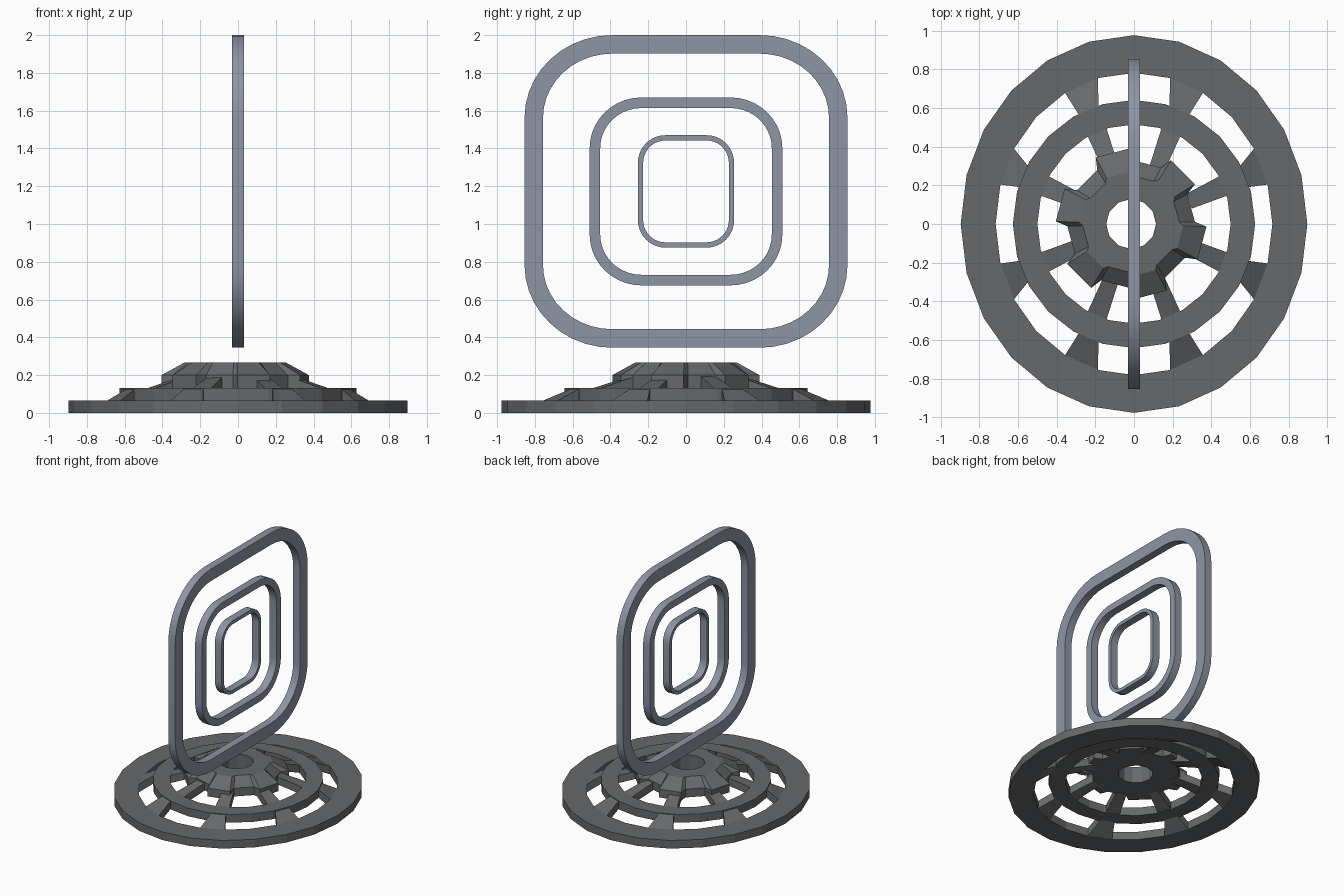
import bpy, math
from math import sin, cos, radians

if "Cube" in bpy.data.objects:
    bpy.data.objects.remove(bpy.data.objects["Cube"])


def material(name, rgb):
    m = bpy.data.materials.new(name)
    m.diffuse_color = (*rgb, 1)
    m.use_nodes = True
    m.node_tree.nodes["Principled BSDF"].inputs["Base Color"].default_value = m.diffuse_color
    return m


FRAME = material("blue_grey_metal", (0.27, 0.30, 0.37))
BASE = material("dark_grey_metal", (0.135, 0.14, 0.145))


def add_mesh(name, verts, faces, mat):
    me = bpy.data.meshes.new(name)
    me.from_pydata(verts, [], faces)
    me.materials.append(mat)
    ob = bpy.data.objects.new(name, me)
    bpy.context.collection.objects.link(ob)
    # consistent outward normals
    bpy.context.view_layer.objects.active = ob
    ob.select_set(True)
    bpy.ops.object.mode_set(mode='EDIT')
    bpy.ops.mesh.select_all(action='SELECT')
    bpy.ops.mesh.normals_make_consistent(inside=False)
    bpy.ops.object.mode_set(mode='OBJECT')
    ob.select_set(False)
    return ob


def ring_solid(name, loops, mat):
    """Join a closed chain of loops into a ring-shaped solid."""
    n, k = len(loops[0]), len(loops)
    verts = [p for lp in loops for p in lp]
    faces = []
    for a in range(k):
        b = (a + 1) % k
        for i in range(n):
            j = (i + 1) % n
            faces.append((a * n + i, a * n + j, b * n + j, b * n + i))
    return add_mesh(name, verts, faces, mat)


# Upright rounded-square frames
def frame_loop(x, hy, hz, sy, sz, seg=10):
    pts = []
    for q, (a, b) in enumerate([(1, 1), (-1, 1), (-1, -1), (1, -1)]):
        for s in range(seg + 1):
            t = radians(90) * (q + s / seg)
            pts.append((x, a * sy + (hy - sy) * cos(t),
                        1.1725 + b * sz + (hz - sz) * sin(t)))
    return pts


for name, hy, hz, w, sy, sz in [
        ("outer_frame", 0.855, 0.8275, 0.098, 0.39, 0.39),
        ("middle_frame", 0.51, 0.4975, 0.056, 0.235, 0.23),
        ("inner_frame", 0.255, 0.2975, 0.028, 0.11, 0.15)]:
    d = 0.031
    ob = ring_solid(name, [frame_loop(-d, hy, hz, sy, sz),
                           frame_loop(d, hy, hz, sy, sz),
                           frame_loop(d, hy - w, hz - w, sy, sz),
                           frame_loop(-d, hy - w, hz - w, sy, sz)], FRAME)
    ob.select_set(True)
    bpy.context.view_layer.objects.active = ob
    bpy.ops.object.shade_smooth_by_angle(angle=radians(30))
    ob.select_set(False)


# Stepped base rings
def ellipse(rx, ry, z, n=24):
    return [(rx * cos(math.tau * i / n), ry * sin(math.tau * i / n), z) for i in range(n)]


for name, (ox, oy), (ix, iy), z0, z1 in [
        ("lower_ring", (0.897, 0.977), (0.716, 0.782), 0, 0.066),
        ("upper_ring", (0.627, 0.642), (0.5, 0.515), 0.066, 0.132)]:
    ring_solid(name, [ellipse(ox, oy, z0), ellipse(ox, oy, z1),
                      ellipse(ix, iy, z1), ellipse(ix, iy, z0)], BASE)


# Sloping spokes: each end is (rx, ry, half angle, bottom z)
def spokes(name, outer, inner, thick):
    for k in range(8):
        c = 22.5 + 45 * k
        verts = []
        for rx, ry, h, z in (outer, inner):
            for a, dz in ((-h, 0), (h, 0), (h, thick), (-h, thick)):
                t = radians(c + a)
                verts.append((rx * cos(t), ry * sin(t), z + dz))
        add_mesh(f"{name}_{k + 1}", verts,
                 [(0, 1, 2, 3), (4, 5, 6, 7), (0, 1, 5, 4), (1, 2, 6, 5),
                  (2, 3, 7, 6), (3, 0, 4, 7)], BASE)


spokes("outer_spoke", (0.717, 0.784, 7.4, 0.0), (0.61, 0.63, 5.0, 0.066), 0.065)
spokes("inner_spoke", (0.505, 0.52, 6.0, 0.067), (0.31, 0.31, 7.5, 0.131), 0.062)


# Toothed hub with six teeth and a central hole
def hub_loop(r_tooth, r_gap, z):
    pts = []
    for k in range(6):
        c = 45 + 60 * k
        for a, r in ((-13, r_tooth), (13, r_tooth), (17, r_gap), (43, r_gap)):
            t = radians(c + a)
            pts.append((-0.015 + r * cos(t), r * sin(t), z))
    return pts


ring_solid("toothed_hub", [hub_loop(0.128, 0.128, 0.132), hub_loop(0.39, 0.33, 0.132),
                           hub_loop(0.39, 0.33, 0.2), hub_loop(0.27, 0.25, 0.266),
                           hub_loop(0.128, 0.128, 0.266)], BASE)
